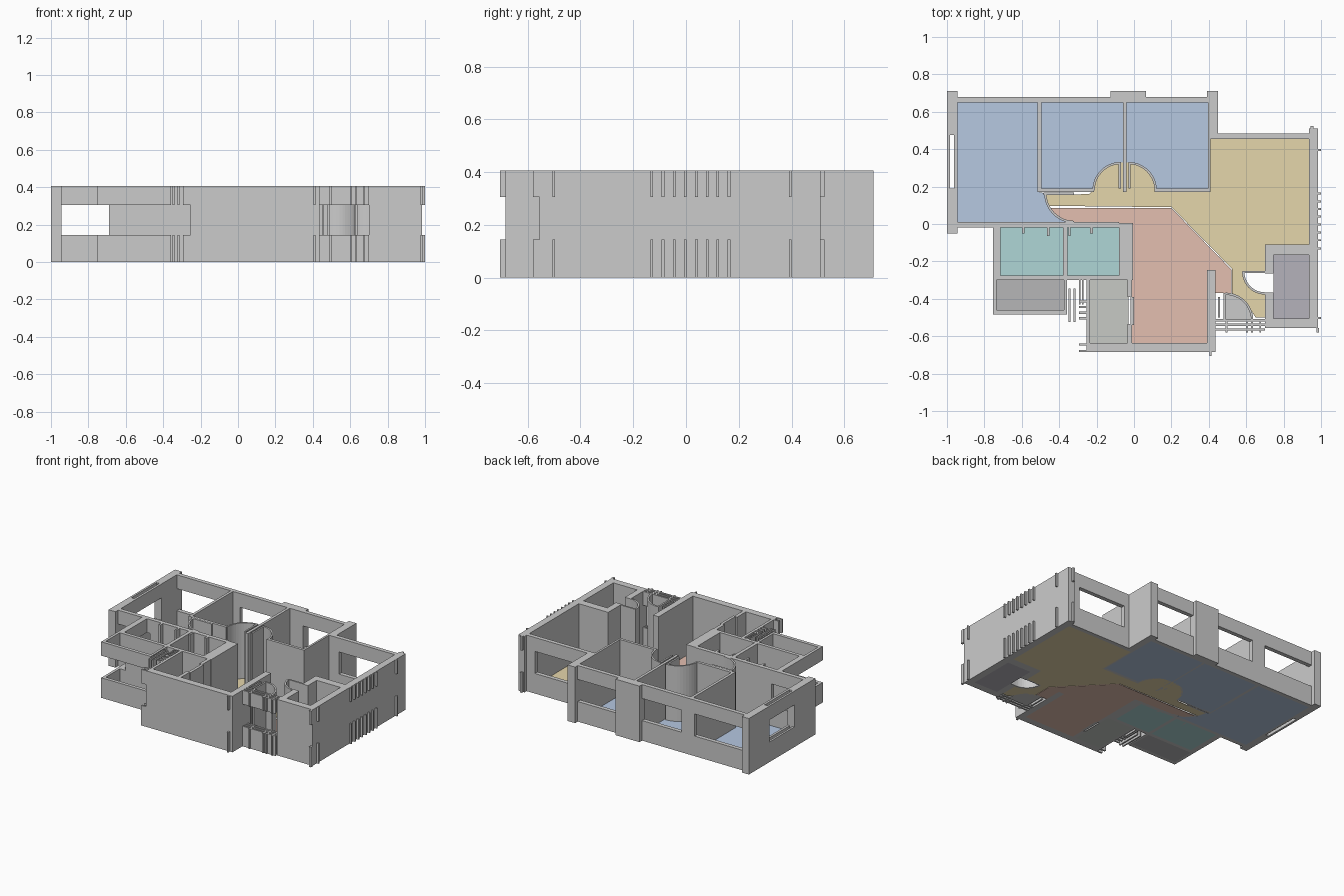
import bpy, bmesh, math

H, SILL, LINTEL = 0.405, 0.145, 0.305


def finish(bm, name, color=None):
    bmesh.ops.recalc_face_normals(bm, faces=bm.faces)
    me = bpy.data.meshes.new(name)
    bm.to_mesh(me)
    bm.free()
    ob = bpy.data.objects.new(name, me)
    bpy.context.collection.objects.link(ob)
    if color:
        mat = bpy.data.materials.new(name + "_color")
        mat.diffuse_color = (*color, 1)
        me.materials.append(mat)
    return ob


def prism(bm, pts, z0, z1):
    face = bm.faces.new([bm.verts.new((x, y, z0)) for x, y in pts])
    top = bmesh.ops.extrude_face_region(bm, geom=[face])["geom"]
    for v in top:
        if isinstance(v, bmesh.types.BMVert):
            v.co.z = z1


def walls(name, rects, spans=((0, H),)):
    """Rectangles (x0, x1, y0, y1) raised over each height span."""
    bm = bmesh.new()
    for x0, x1, y0, y1 in rects:
        for z0, z1 in spans:
            prism(bm, [(x0, y0), (x1, y0), (x1, y1), (x0, y1)], z0, z1)
    return finish(bm, name)


def arc(cx, cy, r, a0, a1, n=12):
    return [(cx + r * math.cos(math.radians(a0 + (a1 - a0) * i / n)),
             cy + r * math.sin(math.radians(a0 + (a1 - a0) * i / n))) for i in range(n + 1)]


def arc_wall(name, cx, cy, r, a0, a1, t=0.012):
    bm = bmesh.new()
    prism(bm, arc(cx, cy, r, a0, a1) + arc(cx, cy, r - t, a1, a0), 0, H)
    return finish(bm, name)


def floor(name, pts, color):
    bm = bmesh.new()
    prism(bm, pts, 0, 0.003)
    return finish(bm, name, color)


def rect(x0, x1, y0, y1):
    return [(x0, y0), (x1, y0), (x1, y1), (x0, y1)]


OPEN = ((0, SILL), (LINTEL, H))

# Solid outer walls and pillars
walls("bedroom_outer_walls", [
    (-1, -0.945, 0.475, 0.71), (-1, -0.945, -0.05, 0.19),
    (-0.545, -0.44, 0.65, 0.68), (-0.125, 0.065, 0.65, 0.71),
    (0.39, 0.45, 0.65, 0.71), (0.41, 0.45, 0.455, 0.65)])
walls("living_outer_walls", [
    (0.935, 0.985, -0.555, 0.51), (0.45, 0.49, 0.455, 0.485), (0.87, 0.935, 0.455, 0.485)])
walls("shaft_walls", [
    (0.70, 0.935, -0.165, -0.11), (0.70, 0.745, -0.265, -0.165),
    (0.70, 0.745, -0.505, -0.365), (0.70, 0.935, -0.555, -0.505)])
walls("hall_outer_walls", [
    (0.39, 0.435, -0.685, -0.245), (-0.255, 0.39, -0.685, -0.635),
    (-0.255, -0.235, -0.635, -0.30)])

# Window walls: sill band and lintel band with an open gap
walls("window_bands", [
    (-1, -0.985, 0.19, 0.475), (-0.962, -0.945, 0.19, 0.475),
    (-0.945, -0.545, 0.65, 0.68), (-0.44, -0.125, 0.65, 0.68),
    (0.065, 0.39, 0.65, 0.68), (0.49, 0.87, 0.455, 0.485),
    (-0.945, -0.69, -0.02, 0.01)], OPEN)
walls("balcony_bands", [
    (-0.755, -0.715, -0.30, -0.02), (-0.715, -0.69, -0.30, -0.275),
    (-0.755, -0.735, -0.485, -0.30), (-0.375, -0.358, -0.485, -0.30),
    (-0.735, -0.375, -0.485, -0.46)], OPEN)

# Decorative slats on the facade and service gaps
ribs = [-0.13, -0.087, -0.045, -0.003, 0.04, 0.08, 0.121, 0.163, 0.395, -0.502]
walls("right_facade_slats", [(0.985, 1, y - 0.005, y + 0.005) for y in ribs]
      + [(0.975, 0.99, -0.58, -0.555), (0.945, 0.96, 0.51, 0.525)], OPEN)
walls("left_service_slats",
      [(x - 0.005, x + 0.005, -0.525, -0.345) for x in (-0.345, -0.318)]
      + [(x - 0.004, x + 0.004, -0.43, -0.30) for x in (-0.29, -0.275)]
      + [(-0.295, -0.255, y, y + 0.012) for y in (-0.42, -0.45, -0.48, -0.51, -0.65, -0.685)], OPEN)
walls("right_service_slats",
      [(0.435, 0.70, y, y + 0.012) for y in (-0.52, -0.545, -0.57)]
      + [(x, x + 0.01, -0.58, -0.51) for x in (0.49, 0.60, 0.625, 0.67)]
      + [(0.405, 0.415, -0.705, -0.685)], OPEN)

# Interior partitions
walls("bedroom_partitions", [
    (-0.515, -0.495, 0.17, 0.65), (-0.06, -0.04, 0.17, 0.65), (0.395, 0.41, 0.17, 0.65),
    (-0.495, -0.215, 0.17, 0.19), (0.11, 0.395, 0.17, 0.19)])
walls("bathroom_partitions", [
    (-0.69, -0.08, -0.02, 0.01), (-0.69, -0.08, -0.30, -0.275),
    (-0.38, -0.355, -0.275, -0.02), (-0.08, -0.005, -0.30, 0.005),
    (-0.465, -0.452, -0.065, -0.02), (-0.35, -0.34, -0.065, -0.02),
    (-0.60, -0.585, -0.05, -0.02), (-0.235, -0.22, -0.05, -0.02)])
walls("kitchen_partitions", [
    (-0.035, -0.01, -0.39, -0.30), (-0.035, -0.01, -0.635, -0.535),
    (-0.02, 0.0, -0.54, -0.39)])

# Doors: leaf plus swing screen
walls("door_leaves", [
    (-0.082, -0.07, 0.19, 0.33), (-0.03, -0.018, 0.19, 0.33), (-0.485, -0.32, 0.155, 0.168),
    (0.58, 0.70, -0.262, -0.25), (0.478, 0.49, -0.515, -0.37), (0.45, 0.46, -0.50, -0.39)])
arc_wall("bedroom_door_swing_left", -0.07, 0.18, 0.152, 90, 180)
arc_wall("bedroom_door_swing_right", -0.03, 0.18, 0.152, 0, 90)
arc_wall("main_bedroom_door_swing", -0.32, 0.165, 0.16, 180, 270)
arc_wall("shaft_door_swing", 0.70, -0.255, 0.122, 180, 270)
arc_wall("entry_door_swing", 0.49, -0.515, 0.148, 0, 90)

# Floors by room
BLUE, SAND, RED = (0.467, 0.577, 0.757), (0.785, 0.673, 0.407), (0.775, 0.522, 0.434)
TEAL = (0.425, 0.673, 0.673)
floor("main_bedroom_floor", [(-0.95, 0.65), (-0.95, 0.01)] + arc(-0.32, 0.165, 0.16, 260, 180)
      + [(-0.505, 0.17), (-0.505, 0.65)], BLUE)
floor("middle_bedroom_floor", [(-0.5, 0.65), (-0.5, 0.18)] + arc(-0.07, 0.18, 0.15, 180, 90)
      + [(-0.055, 0.33), (-0.055, 0.65)], BLUE)
floor("right_bedroom_floor", [(-0.045, 0.65), (-0.045, 0.33)] + arc(-0.03, 0.18, 0.15, 90, 0)
      + [(0.40, 0.18), (0.40, 0.65)], BLUE)
floor("living_floor", [(0.41, 0.455), (0.41, 0.17)] + arc(-0.03, 0.18, 0.15, 0, 90)
      + arc(-0.07, 0.18, 0.15, 90, 180) + [(-0.24, 0.16), (-0.475, 0.155), (-0.46, 0.097),
      (0.20, 0.09), (0.525, -0.24), (0.525, -0.38), (0.60, -0.42), (0.65, -0.50), (0.70, -0.50)]
      + arc(0.70, -0.255, 0.122, 270, 180) + [(0.70, -0.255), (0.70, -0.11),
      (0.935, -0.11), (0.935, 0.455)], SAND)
floor("hall_floor", [(-0.45, 0.085), (-0.40, 0.03), (-0.32, 0.01), (-0.01, 0.0), (-0.01, -0.635),
      (0.39, -0.635), (0.39, -0.245), (0.435, -0.245), (0.435, -0.37), (0.522, -0.37),
      (0.522, -0.245), (0.20, 0.085)], RED)
floor("left_bathroom_floor", rect(-0.715, -0.38, -0.275, -0.015), TEAL)
floor("right_bathroom_floor", rect(-0.355, -0.08, -0.275, -0.015), TEAL)
floor("kitchen_floor", rect(-0.235, -0.03, -0.635, -0.30), (0.57, 0.592, 0.558))
floor("balcony_floor", rect(-0.735, -0.375, -0.46, -0.30), (0.47, 0.47, 0.475))
floor("shaft_floor", rect(0.745, 0.935, -0.505, -0.165), (0.462, 0.448, 0.5))
floor("entry_floor", [(0.49, -0.51)] + arc(0.49, -0.515, 0.145, 0, 90), (0.65, 0.65, 0.62))
